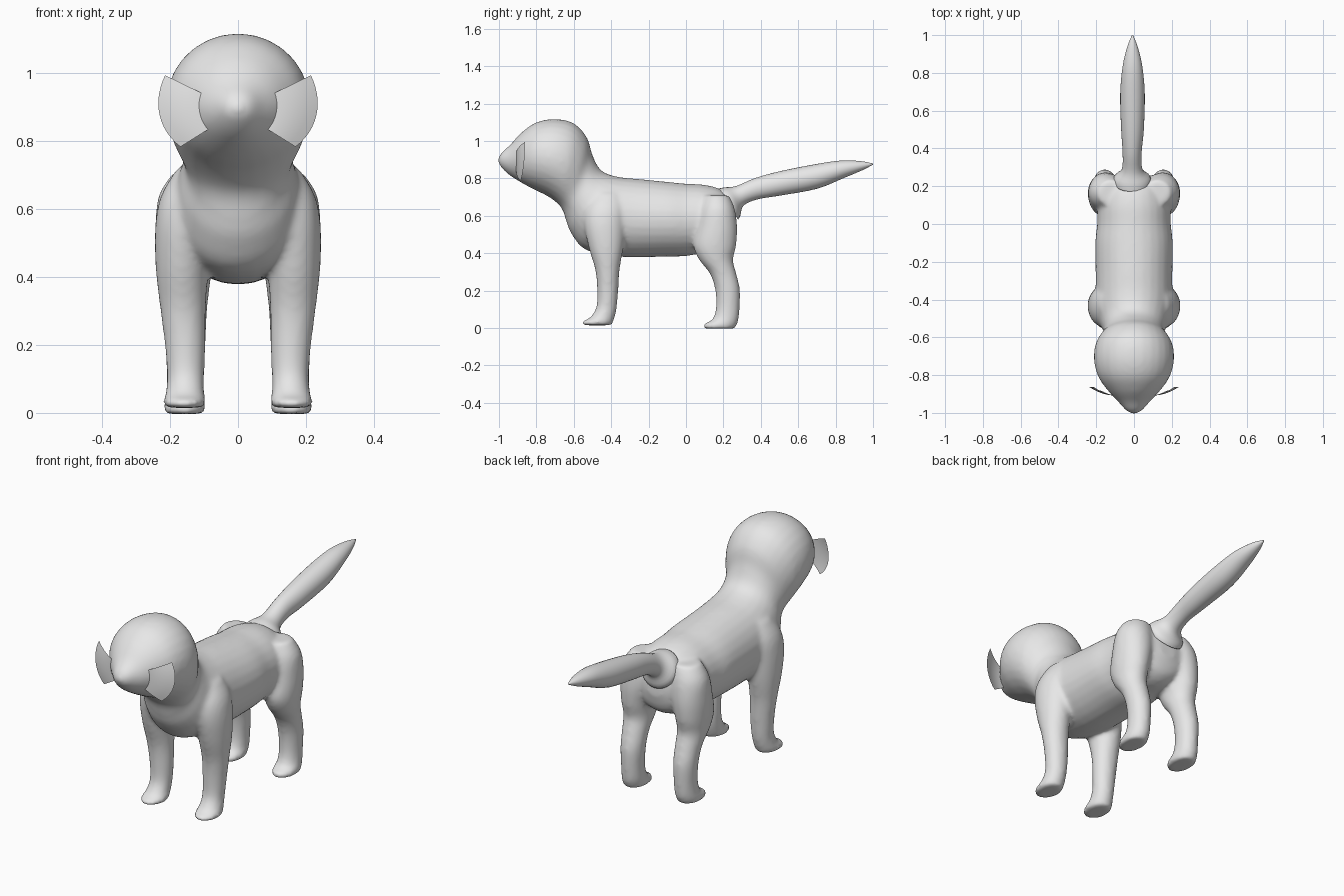
import bpy, bmesh, math

grey = bpy.data.materials.new("plain grey")
grey.diffuse_color = (0.8, 0.8, 0.8, 1)


def catmull(a, b, c, d, t):
    return tuple(0.5 * (2 * q + (r - p) * t + (2 * p - 5 * q + 4 * r - s) * t * t
                        + (3 * q - p - 3 * r + s) * t ** 3)
                 for p, q, r, s in zip(a, b, c, d))


def loft(bm, rings, mirror=1, steps=4, sides=28):
    """Rings are (y1, z1, y2, z2, half_width, centre_x): two opposite side points and a width."""
    pts = [rings[0]] + rings + [rings[-1]]
    fine = [catmull(*pts[i:i + 4], k / steps)
            for i in range(len(rings) - 1) for k in range(steps)] + [rings[-1]]
    loops = []
    for y1, z1, y2, z2, w, cx in fine:
        loop = []
        for k in range(sides):
            a = 2 * math.pi * k / sides
            c, s = math.cos(a) / 2, math.sin(a)
            loop.append(bm.verts.new((mirror * (cx + w * s),
                                      (y1 + y2) / 2 + (y1 - y2) * c,
                                      (z1 + z2) / 2 + (z1 - z2) * c)))
        loops.append(loop)
    for a, b in zip(loops, loops[1:]):
        for k in range(sides):
            n = (k + 1) % sides
            bm.faces.new((a[k], a[n], b[n], b[k]))
    bm.faces.new(loops[0])
    bm.faces.new(loops[-1])


def finish(bm, name):
    bmesh.ops.recalc_face_normals(bm, faces=bm.faces)
    for f in bm.faces:
        f.smooth = True
    mesh = bpy.data.meshes.new(name)
    bm.to_mesh(mesh)
    bm.free()
    mesh.materials.append(grey)
    obj = bpy.data.objects.new(name, mesh)
    bpy.context.collection.objects.link(obj)
    return obj


# Head, neck and torso in one run from nose to rump
trunk = [
    (-1.005, .905, -1.005, .890, .010, 0),
    (-.985, .940, -.990, .862, .042, 0),
    (-.940, .980, -.950, .822, .080, 0),
    (-.880, 1.045, -.885, .780, .138, 0),
    (-.800, 1.100, -.815, .742, .190, 0),
    (-.700, 1.118, -.740, .705, .212, 0),
    (-.600, 1.095, -.680, .660, .205, 0),
    (-.530, 1.020, -.655, .620, .178, 0),
    (-.500, .925, -.640, .570, .158, 0),
    (-.455, .845, -.610, .500, .175, 0),
    (-.370, .810, -.530, .415, .200, 0),
    (-.240, .796, -.340, .380, .203, 0),
    (-.100, .782, -.100, .382, .205, 0),
    (.000, .772, .000, .385, .195, 0),
    (.100, .766, .090, .400, .190, 0),
    (.185, .742, .180, .410, .170, 0),
    (.240, .690, .240, .450, .130, 0),
    (.262, .610, .265, .530, .050, 0),
]

# Front leg, shoulder to paw
front_leg = [
    (-.500, .720, -.340, .720, .060, .120),
    (-.540, .640, -.320, .640, .082, .145),
    (-.545, .550, -.325, .550, .084, .160),
    (-.520, .430, -.335, .430, .078, .165),
    (-.485, .310, -.355, .310, .068, .162),
    (-.475, .200, -.362, .200, .060, .156),
    (-.480, .110, -.370, .110, .055, .154),
    (-.515, .055, -.380, .060, .057, .156),
    (-.555, .036, -.388, .038, .063, .158),
    (-.552, .015, -.395, .015, .058, .158),
]

# Hind leg, hip to paw
hind_leg = [
    (.100, .710, .230, .710, .070, .120),
    (.075, .640, .260, .640, .094, .140),
    (.055, .540, .274, .540, .094, .150),
    (.040, .440, .268, .440, .084, .158),
    (.070, .365, .252, .365, .074, .158),
    (.125, .295, .268, .295, .065, .156),
    (.155, .210, .288, .210, .060, .155),
    (.160, .110, .287, .110, .055, .155),
    (.140, .045, .282, .050, .057, .156),
    (.095, .022, .275, .024, .062, .158),
    (.096, -.003, .262, -.003, .058, .158),
]

bm = bmesh.new()
loft(bm, trunk)
for side in (1, -1):
    loft(bm, front_leg, side)
    loft(bm, hind_leg, side)
body = finish(bm, "body")

# Fuse trunk and legs into one soft skin
remesh = body.modifiers.new("fuse", 'REMESH')
remesh.mode = 'VOXEL'
remesh.voxel_size = 0.011
remesh.use_smooth_shade = True
smooth = body.modifiers.new("soften", 'SMOOTH')
smooth.factor = 0.5
smooth.iterations = 10

# Tail with flared base wrapping the rump
tail = [
    (.170, .745, .278, .580, .100, -.01),
    (.205, .752, .290, .600, .095, -.01),
    (.270, .760, .308, .655, .055, -.01),
    (.370, .802, .380, .688, .050, -.01),
    (.500, .838, .500, .708, .060, -.008),
    (.680, .874, .700, .745, .065, -.008),
    (.820, .895, .850, .805, .052, -.008),
    (.930, .893, .945, .845, .028, -.008),
    (1.000, .880, 1.000, .874, .003, -.008),
]
bm = bmesh.new()
loft(bm, tail)
finish(bm, "tail")

# Whisker fans: thin curved sectors on both cheeks
for side, name in ((1, "whisker_fan_left"), (-1, "whisker_fan_right")):
    bm = bmesh.new()
    rows = []
    for i in range(13):
        t = i / 12
        ang = math.radians(-32 + 58 * t)
        outer = .200 + .039 * t + .012 * math.sin(math.pi * t)
        row = []
        for j in range(7):
            r = .06 + (outer - .06) * j / 6
            y = -.908 + 2.4 * max(0, r - .10) ** 2
            row.append(bm.verts.new((side * r * math.cos(ang), y, .89 + r * math.sin(ang))))
        rows.append(row)
    for a, b in zip(rows, rows[1:]):
        for j in range(6):
            bm.faces.new((a[j], a[j + 1], b[j + 1], b[j]))
    finish(bm, name)
